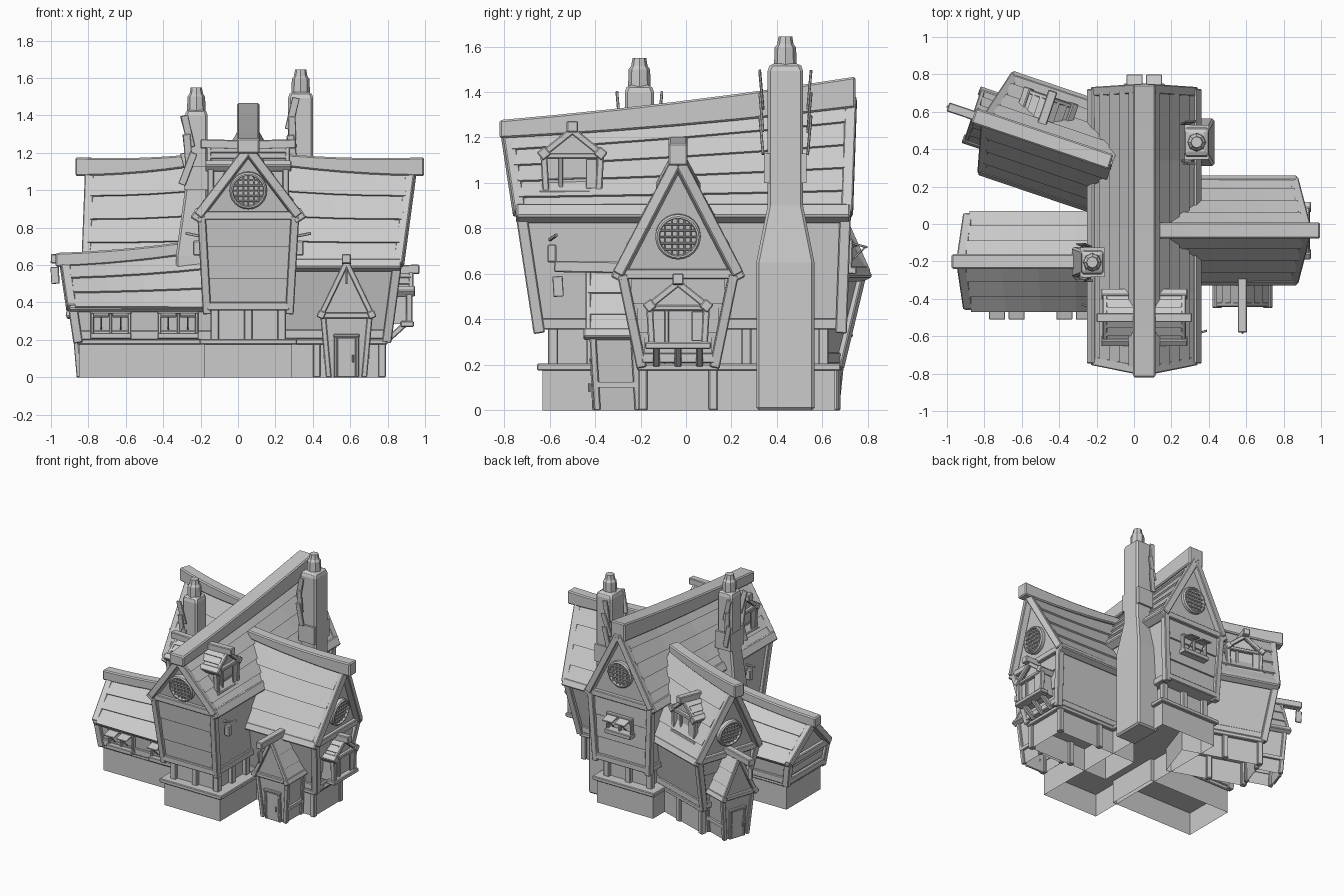
import bpy, bmesh, math, random
from mathutils import Vector, Matrix

if "Cube" in bpy.data.objects:
    bpy.data.objects.remove(bpy.data.objects["Cube"])
random.seed(4)
V = Vector
GREY = (0.6, 0.6, 0.6, 1)
mat = bpy.data.materials.new("plain grey")
mat.use_nodes = True
mat.diffuse_color = GREY
mat.node_tree.nodes["Principled BSDF"].inputs["Base Color"].default_value = GREY
mat.node_tree.nodes["Principled BSDF"].inputs["Roughness"].default_value = 0.8


def place(x, y, z=0, turn=0, lean=0):
    return (Matrix.Translation((x, y, z)) @ Matrix.Rotation(math.radians(turn), 4, 'Z')
            @ Matrix.Rotation(math.radians(lean), 4, 'X'))


def loft(name, rings, M=Matrix(), bevel=0.0, bottom=True):
    bm = bmesh.new()
    rows = [[bm.verts.new(M @ V(p)) for p in r] for r in rings]
    n = len(rows[0])
    for a, b in zip(rows, rows[1:]):
        for i in range(n):
            j = (i + 1) % n
            bm.faces.new((a[i], a[j], b[j], b[i]))
    if bottom:
        bm.faces.new(rows[0][::-1])
    bm.faces.new(rows[-1])
    bmesh.ops.recalc_face_normals(bm, faces=bm.faces[:])
    me = bpy.data.meshes.new(name)
    bm.to_mesh(me)
    bm.free()
    me.materials.append(mat)
    ob = bpy.data.objects.new(name, me)
    bpy.context.scene.collection.objects.link(ob)
    if bevel:
        mod = ob.modifiers.new("soft edges", 'BEVEL')
        mod.width, mod.segments = bevel, 1
    return ob


def rect(x0, x1, y0, y1, z):
    return [(x0, y0, z), (x1, y0, z), (x1, y1, z), (x0, y1, z)]


def box(name, x0, x1, y0, y1, z0, z1, M=Matrix(), bevel=0.0, bottom=True):
    return loft(name, [rect(x0, x1, y0, y1, z) for z in (z0, z1)], M, bevel, bottom)


def beam(name, a, b, w, h, M=Matrix(), roll=0, bevel=0.005):
    a, b = V(a), V(b)
    d = (b - a).normalized()
    side = d.cross(V((0, 1, 0)) if abs(d.z) > 0.93 else V((0, 0, 1))).normalized()
    side = Matrix.Rotation(math.radians(roll), 3, d) @ side
    up = side.cross(d)
    ring = [side * w * i / 2 + up * h * j / 2 for i, j in ((-1, -1), (1, -1), (1, 1), (-1, 1))]
    return loft(name, [[p + q for q in ring] for p in (a, b)], M, min(bevel, w / 4, h / 4))


def boards(name, M, f, rows, n, thick=0.014):
    # overlapping roof boards on the surface f(along, down)
    for i in range(rows):
        e = random.uniform(-0.008, 0.008)
        rings = []
        for k in (e, 0.25, 0.5, 0.75, 1 + e):
            top, low = f(k, i / rows), f(k, (i + 1.12) / rows)
            rings.append([top, top + n * thick, low + n * thick * 2, low + n * thick])
        loft(name, rings, M)


def round_window(M):
    def disc(r, y):
        return [(r * math.cos(i * math.pi / 12), y, r * math.sin(i * math.pi / 12)) for i in range(24)]
    loft("round_window", [disc(0.1, 0.03), disc(0.1, -0.022), disc(0.092, -0.03), disc(0.084, -0.03),
                          disc(0.08, -0.012)], M)
    for i in range(-2, 3):
        s = i * 0.028
        c = math.sqrt(0.0068 - s * s)
        beam("window_bar", (s, -0.016, -c), (s, -0.016, c), 0.008, 0.012, M)
        beam("window_bar", (-c, -0.018, s), (c, -0.018, s), 0.012, 0.008, M)


def window(M):
    for s in (-1, 1):
        beam("window_jamb", (s * 0.1, -0.01, 0), (s * 0.1, -0.01, 0.12), 0.018, 0.03, M)
        beam("shutter", (s * 0.052, -0.01, 0.118), (s * 0.052, -0.09, 0.1), 0.085, 0.01, M)
        beam("shutter_prop", (s * 0.052, -0.01, 0.03), (s * 0.052, -0.08, 0.1), 0.008, 0.008, M)
    beam("window_mullion", (0, -0.01, 0), (0, -0.01, 0.12), 0.014, 0.02, M)
    beam("window_head", (-0.11, -0.01, 0.122), (0.11, -0.01, 0.122), 0.03, 0.018, M)
    box("window_sill", -0.11, 0.11, -0.045, 0.02, -0.02, 0.012, M, 0.004)


def small_gable(M, half, eave, peak, y0, y1, tip, size):
    # roof with slopes, verge boards, eave beams and ridge beam, facing -y
    ang = math.degrees(math.atan2(peak - eave, half))
    for s in (-1, 1):
        n = V((s * (peak - eave), 0, half)).normalized()
        boards("small_roof_boards", M,
               lambda k, t: V((s * half * t, y0 + (y1 - y0) * k, peak + (eave - peak) * t)), 3, n, 0.008)
        beam("verge_board", (s * half, y0, eave), (0, y0, peak), 0.025, 0.03, M)
        beam("small_eave", (s * half, y0 - 0.02, eave), (s * half, y1, eave), size, size, M, s * ang)
    beam("small_ridge", (0, tip, peak + 0.018), (0, y1, peak + 0.012), 0.05, 0.05, M)


def dormer(M, depth):
    def gable(y):
        return [(-0.12, y, 0), (-0.12, y, 0.17), (0, y, 0.27), (0.12, y, 0.17), (0.12, y, 0)]
    loft("dormer_body", [gable(0.02), gable(depth)], M)
    small_gable(M, 0.125, 0.175, 0.275, -0.005, depth, -0.05, 0.045)
    for s in (-1, 1):
        beam("dormer_post", (s * 0.115, 0.005, -0.01), (s * 0.125, 0.005, 0.17), 0.03, 0.035, M)
    beam("dormer_tie", (-0.12, 0.005, 0.165), (0.12, 0.005, 0.165), 0.03, 0.025, M)
    box("dormer_sill", -0.145, 0.145, -0.02, 0.05, -0.015, 0.015, M, 0.005)
    beam("dormer_mullion", (-0.05, 0.01, 0), (-0.05, 0.01, 0.16), 0.02, 0.02, M)
    beam("dormer_shutter", (0.085, -0.004, 0.02), (0.085, -0.004, 0.15), 0.05, 0.01, M)


def porch(M):
    loft("porch_body", [rect(-0.095, 0.095, 0.02, 0.2, 0), rect(-0.125, 0.125, -0.005, 0.2, 0.33)], M, 0, False)
    loft("porch_gable", [[(-0.125, y, 0.33), (0, y - t, 0.6), (0.125, y, 0.33)]
                         for y, t in ((-0.005, 0.02), (0.2, 0))], M)
    small_gable(M, 0.135, 0.335, 0.615, -0.02, 0.2, -0.17, 0.04)
    for s in (-1, 1):
        for y in (0.01, 0.19):
            beam("porch_post", (s * 0.095, y + 0.01, 0), (s * 0.125, y - 0.01, 0.33), 0.03, 0.03, M)
        beam("door_jamb", (s * 0.058, 0.008, 0), (s * 0.058, -0.002, 0.22), 0.018, 0.02, M)
        box("porch_rail", s * 0.11 - 0.012, s * 0.11 + 0.012, 0.01, 0.2, 0.1, 0.125, M)
    beam("porch_tie", (-0.13, -0.012, 0.33), (0.13, -0.012, 0.33), 0.03, 0.03, M)
    beam("door_head", (-0.07, -0.003, 0.222), (0.07, -0.003, 0.222), 0.025, 0.018, M)
    beam("door", (0, 0.008, 0), (0, 0, 0.212), 0.1, 0.014, M)
    beam("door_handle", (0.035, -0.015, 0.08), (0.035, -0.015, 0.12), 0.01, 0.01, M)
    beam("hanging_sign", (0, -0.15, 0.5), (0, -0.155, 0.59), 0.012, 0.045, M)


def hall(name, M, starts, stops, ridge, eave, floor, tips, ridge_size, log, gables, rows=4):
    # starts, stops: (top, floor) position of the leaning end walls along the ridge
    (ew, ez), (fw, fz) = eave, floor

    def at(k, v, z, peak=False):
        rz = [z, z] if not peak else ridge
        u = [e[1] + (e[0] - e[1]) * (q - fz) / (r - fz) for e, q, r in zip((starts, stops), rz, ridge)]
        sag = 0.05 * k * (1 - k) if peak else 0
        return V((u[0] + (u[1] - u[0]) * k, v, rz[0] + (rz[1] - rz[0]) * k - sag))

    def apex(k):
        return at(k, 0, 0, True)
    loft(name + "_body", [[at(k, -fw, fz), at(k, -ew, ez), apex(k), at(k, ew, ez), at(k, fw, fz)]
                          for k in (0, 0.25, 0.5, 0.75, 1)], M)
    rise = sum(ridge) / 2 - ez
    out = ew + 0.015
    for s in (-1, 1):
        boards(name + "_roof_boards", M, lambda k, t: apex(k).lerp(at(k, s * out, ez), t), rows,
               V((0, s * rise, out)).normalized())
        beam(name + "_eave", at(0, s * out, ez) - V((0.03, 0, 0)), at(1, s * out, ez) + V((0.03, 0, 0)),
             log, log, M, -s * math.degrees(math.atan2(rise, out)), 0.007)
        beam(name + "_side_sill", at(0, s * fw, fz + 0.02), at(1, s * fw, fz + 0.02), 0.035, 0.05, M)
    # ridge log, thicker toward the outer end
    rings = []
    for i in range(7):
        u = tips[0] + (tips[1] - tips[0]) * i / 6
        p = apex((u - starts[0]) / (stops[0] - starts[0])) + V((0, 0, 0.025))
        w, h = ridge_size[0] / 2, (ridge_size[1] + (ridge_size[2] - ridge_size[1]) * i / 6) / 2
        rings.append([(u, p.y + a * w, p.z + b * h) for a, b in ((-1, -1), (1, -1), (1, 1), (-1, 1))])
    loft(name + "_ridge", rings, M, 0.008)
    # timber frame and planks on the gable ends
    for k in gables:
        o = V((0.008 if k else -0.008, 0, 0))
        for s in (-1, 1):
            beam(name + "_corner_post", at(k, s * fw, fz - 0.02) + o, at(k, s * ew, ez) + o, 0.05, 0.045, M)
            beam(name + "_gable_rafter", at(k, s * out, ez) + o * 2, apex(k) + o * 2, 0.05, 0.05, M)
        beam(name + "_tie", at(k, -ew, ez) + o, at(k, ew, ez) + o, 0.045, 0.045, M)
        beam(name + "_end_sill", at(k, -fw, fz + 0.02) + o, at(k, fw, fz + 0.02) + o, 0.05, 0.045, M)
        for i in range(3):
            z0, z1 = [fz + (ez - fz) * (i + j) / 3 for j in (0, 0.97)]
            w = fw + (ew - fw) * i / 3 - 0.01
            loft(name + "_planks", [[at(k, -w, z) + p, at(k, w, z) + p, at(k, w, z) - o, at(k, -w, z) - o]
                                    for z, p in ((z0, o * 1.7), (z1, o * 0.7))], M)


def base(name, M, u0, u1, half, ledge=0.025):
    box(name + "_base", u0, u1, -half, half, 0, 0.185, M, 0, False)
    box(name + "_ledge", u0 - ledge, u1 + ledge, -half - ledge, half + ledge, 0.175, 0.205, M, 0.005)


# main hall, running front to back
main = place(0.055, 0, 0, 90)
hall("main", main, (-0.77, -0.64), (0.71, 0.675), (1.215, 1.37), (0.25, 0.865), (0.22, 0.36),
     (-0.82, 0.745), (0.12, 0.08, 0.135), 0.066, (0, 1), 5)
base("main", main, -0.63, 0.655, 0.235)
box("main_lower_storey", -0.58, 0.6, -0.17, 0.17, 0.19, 0.37, main)
for s in (-1, 1):
    for i in range(8):
        y = -0.585 + i * 0.17
        beam("lower_post", (y, s * 0.18, 0.2), (y, s * 0.18, 0.37), 0.045, 0.045, main)
for y in (-0.585, 0.605):
    beam("lower_middle_post", (y, 0, 0.2), (y, 0, 0.37), 0.045, 0.045, main)
round_window(place(0.055, -0.745, 1.0, 0, 8.6))
round_window(place(0.055, 0.7, 1.06, 180, 2))
window(place(0.055, 0.705, 0.62, 180, 2))
dormer(place(0.26, -0.5, 0.955, 90), 0.2)
dormer(place(-0.15, -0.5, 0.955, -90), 0.2)

# east wing and the matching angled north-west wing
east = place(0, -0.035)
northwest = place(0, 0.29, 0, 161.3)
for name, M, short in (("east", east, 0), ("northwest", northwest, 0.09)):
    hall(name, M, (0.12, 0.12), (0.91 - short, 0.79 - short), (1.15, 1.1), (0.245, 0.6), (0.16, 0.21),
         (0.13, 0.995 - short), (0.085, 0.06, 0.1), 0.055, (1,))
    base(name, M, 0.1, 0.775 - short, 0.155)
    round_window(M @ place(0.87 - short, 0, 0.765, 90, 7.4))
    for s in (-1, 1):
        for u in (0.42, 0.77 - short):
            beam(name + "_base_post", (u, s * 0.155, 0), (u, s * 0.155, 0.18), 0.04, 0.04, M)
dormer(place(0.92, -0.035, 0.285, 90), 0.14)
for y in (-0.13, -0.035, 0.06):
    beam("balcony_strut", (0.8, y, 0.2), (0.9, y, 0.29), 0.03, 0.03)
dormer(northwest @ place(0.545, -0.21, 0.7), 0.2)
porch(place(0.58, -0.41))
porch(northwest @ place(0.88, 0, 0, 90))

# low west wing with two shuttered windows
west = place(0, -0.2, 0, 180)
hall("west", west, (0.12, 0.12), (0.91, 0.85), (0.69, 0.605), (0.225, 0.37), (0.21, 0.205),
     (0.15, 0.975), (0.08, 0.07, 0.075), 0.035, (1,), 3)
base("west", west, 0.15, 0.85, 0.205, 0.012)
for x in (-0.68, -0.32):
    window(place(x, -0.42, 0.225))


# chimneys with eight-sided pots
def chimney(x, y, z0, z1, z2, z3, low, high, shift):
    cx, cy = x + shift, y
    rings = [rect(x - low[0], x + low[0], y - low[1], y + low[1], z) for z in (z0, z1)]
    rings += [rect(cx - high[0] * f, cx + high[0] * f, cy - high[1] * f, cy + high[1] * f, z)
              for z, f in ((z2, 1), (z3 - 0.02, 1), (z3, 0.8))]
    loft("chimney", rings, Matrix(), 0.012)
    loft("chimney_pot", [[(cx + r * math.cos(i * math.pi / 4), cy + r * math.sin(i * math.pi / 4), z)
                          for i in range(8)]
                         for z, r in ((z3 - 0.01, 0.05), (z3 + 0.07, 0.047), (z3 + 0.085, 0.036),
                                      (z3 + 0.12, 0.03))])
    # loose boards nailed around the stack
    for s in (-1, 1):
        b = cy + s * (high[1] + 0.02)
        for i in range(3):
            z = z3 - 0.4 + i * 0.1
            t = random.uniform(-0.03, 0.03)
            beam("loose_board", (cx - 0.05 + t, b, z), (cx - 0.04 - t, b + s * 0.015, z + 0.17), 0.04, 0.012)
    box("chimney_skirt", cx - 0.065, cx + 0.065, cy - high[1] - 0.015, cy + high[1] + 0.015, 1.0, 1.13)


chimney(0.34, 0.437, 0, 0.65, 0.9, 1.525, (0.09, 0.128), (0.067, 0.078), -0.005)
chimney(-0.245, -0.205, 0.5, 0.65, 1.0, 1.43, (0.087, 0.083), (0.061, 0.064), 0.022)

# lanterns on brackets at the front corners
for x, y, dx in ((0.29, -0.6, 0.1), (-0.18, -0.46, -0.1)):
    beam("lantern_bracket", (x, y, 0.75), (x + dx, y + 0.03, 0.77), 0.012, 0.015)
    box("lantern", x + dx * 0.4 - 0.02, x + dx * 0.4 + 0.02, y - 0.01, y + 0.03, 0.65, 0.73, Matrix(), 0.006)
